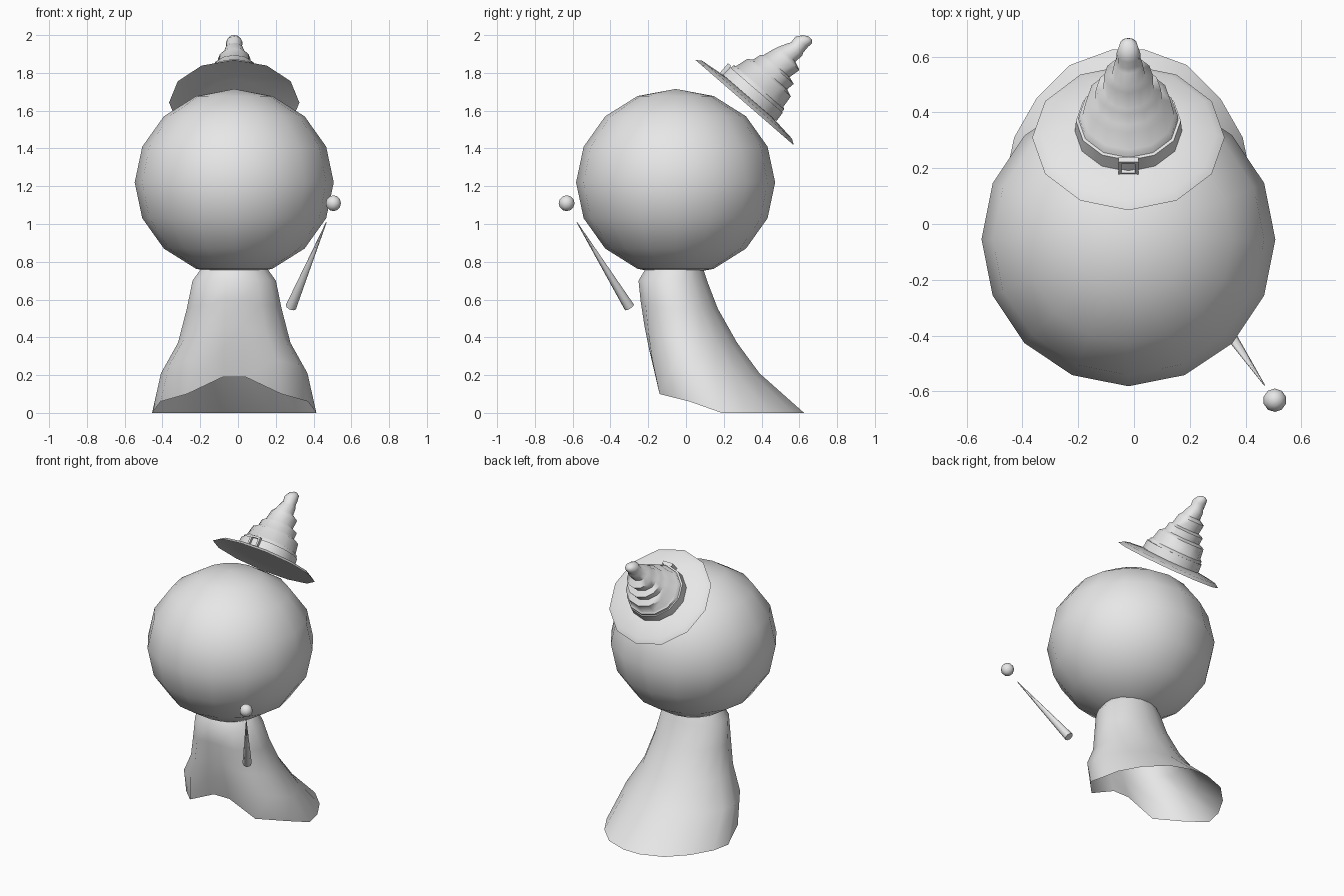
import bpy, math
from math import sin, cos, pi, radians
from mathutils import Vector, Matrix

if "Cube" in bpy.data.objects:
    bpy.data.objects.remove(bpy.data.objects["Cube"])

CX = -0.02  # symmetry axis of the figure

grey = bpy.data.materials.new("plain_grey")
grey.use_nodes = True
grey.diffuse_color = (0.8, 0.8, 0.8, 1)
grey.node_tree.nodes["Principled BSDF"].inputs["Base Color"].default_value = (0.8, 0.8, 0.8, 1)


def finish(obj, name, angle):
    """Name, colour and shade one part."""
    obj.name = obj.data.name = name
    obj.data.materials.clear()
    obj.data.materials.append(grey)
    bpy.ops.object.select_all(action='DESELECT')
    obj.select_set(True)
    bpy.context.view_layer.objects.active = obj
    bpy.ops.object.shade_smooth_by_angle(angle=radians(angle))
    return obj


def loft(name, rings, angle, cap_start=False, cap_end=False, matrix=None):
    """Skin a list of equal-sized closed rings."""
    n = len(rings[0])
    verts = [p for ring in rings for p in ring]
    faces = [(k * n + i, k * n + (i + 1) % n, (k + 1) * n + (i + 1) % n, (k + 1) * n + i)
             for k in range(len(rings) - 1) for i in range(n)]
    if cap_start:
        faces.append(tuple(reversed(range(n))))
    if cap_end:
        faces.append(tuple(range(len(verts) - n, len(verts))))
    me = bpy.data.meshes.new(name)
    me.from_pydata(verts, [], faces)
    me.update()
    obj = bpy.data.objects.new(name, me)
    bpy.context.collection.objects.link(obj)
    if matrix:
        obj.matrix_world = matrix
    return finish(obj, name, angle)


def circle(h, r, shift=0.0, n=12):
    """Ring at height h, with a vertex at the front, moved back by shift."""
    return [(r * sin(2 * pi * i / n), shift - r * cos(2 * pi * i / n), h) for i in range(n)]


# Head
bpy.ops.mesh.primitive_uv_sphere_add(segments=16, ring_count=8, radius=1,
                                     location=(CX, -0.055, 1.22))
head = bpy.context.object
head.scale = (0.527, 0.527, 0.495)
finish(head, "head", 60)

# Cloak: an open sheet running from a round neck to an arched, trailing hem
hem_half = [(0.06, -0.15, 0.19), (0.25, -0.14, 0.10), (0.39, 0.02, 0.06), (0.435, 0.19, 0.0),
            (0.41, 0.31, 0.0), (0.33, 0.45, 0.0), (0.21, 0.57, 0.0), (0.06, 0.625, 0.0)]


def mirrored(half):
    return half + [(-x, y, z) for x, y, z in reversed(half)]


def neck_ring(rx, ry, yc, z):
    angles = [radians(11.25 + 22.5 * i) for i in range(8)]
    return mirrored([(rx * sin(a), yc - ry * cos(a), z) for a in angles])


hem = mirrored(hem_half)
collar = neck_ring(0.225, 0.185, -0.07, 0.70)
cloak_rings = [hem]
# how far each ring has moved from collar to hem, in x, y and z
for fx, fy, fz in ((0.78, 0.54, 0.70), (0.36, 0.31, 0.47), (0.14, 0.11, 0.21), (0, 0, 0)):
    cloak_rings.append([(a[0] + (b[0] - a[0]) * fx, a[1] + (b[1] - a[1]) * fy,
                         a[2] + (b[2] - a[2]) * fz) for a, b in zip(collar, hem)])
cloak_rings.append(neck_ring(0.17, 0.15, -0.06, 0.775))
loft("cloak", cloak_rings, 60, matrix=Matrix.Translation((CX, 0, 0)))

# Hat, tilted back; everything below is in the frame of its brim
hat = Matrix.Translation((CX, 0.31, 1.643)) @ Matrix.Rotation(radians(-40.9), 4, 'X')

brim = [(0.012, 0.17), (0.010, 0.30), (0.0, 0.345), (0.02, 0.315), (0.037, 0.17)]
loft("hat_brim", [circle(h, r) for h, r in brim], 40, cap_start=True, cap_end=True, matrix=hat)

# Crumpled crown: height, radius, backward shift
crown = [(0.035, 0.180, 0), (0.11, 0.178, 0.005), (0.117, 0.165, 0.005), (0.185, 0.152, 0.012),
         (0.200, 0.120, 0.005), (0.245, 0.117, 0.015), (0.258, 0.090, 0.002),
         (0.320, 0.087, 0.020), (0.340, 0.060, 0.002), (0.388, 0.050, 0.018),
         (0.402, 0.042, 0.020), (0.440, 0.043, 0.018), (0.472, 0.032, 0.032),
         (0.486, 0.012, 0.038)]
loft("hat_crown", [circle(*c) for c in crown], 60, cap_end=True, matrix=hat)

# Hat band
band = [(0.036, 0.180), (0.036, 0.192), (0.092, 0.188), (0.092, 0.172)]
loft("hat_band", [circle(h, r) for h, r in band], 30, matrix=hat)


# Square buckle frame on the front of the band
def square(half, y):
    return [(sx * half, y, 0.064 + sz * half) for sx, sz in ((-1, -1), (1, -1), (1, 1), (-1, 1))]


loft("hat_buckle", [square(0.036, -0.18), square(0.036, -0.202),
                    square(0.024, -0.202), square(0.024, -0.18)], 30, matrix=hat)

# Wand: tapered stick with a floating ball beyond its tip
base, tip = Vector((0.28, -0.30, 0.56)), Vector((0.468, -0.578, 1.01))
bpy.ops.mesh.primitive_cone_add(vertices=8, radius1=0.029, radius2=0.002,
                                depth=(tip - base).length, location=(base + tip) / 2)
wand = bpy.context.object
wand.rotation_euler = (tip - base).to_track_quat('Z', 'Y').to_euler()
finish(wand, "wand_stick", 50)

bpy.ops.mesh.primitive_uv_sphere_add(segments=10, ring_count=6, radius=0.042,
                                     location=(0.505, -0.632, 1.11))
finish(bpy.context.object, "wand_ball", 65)
